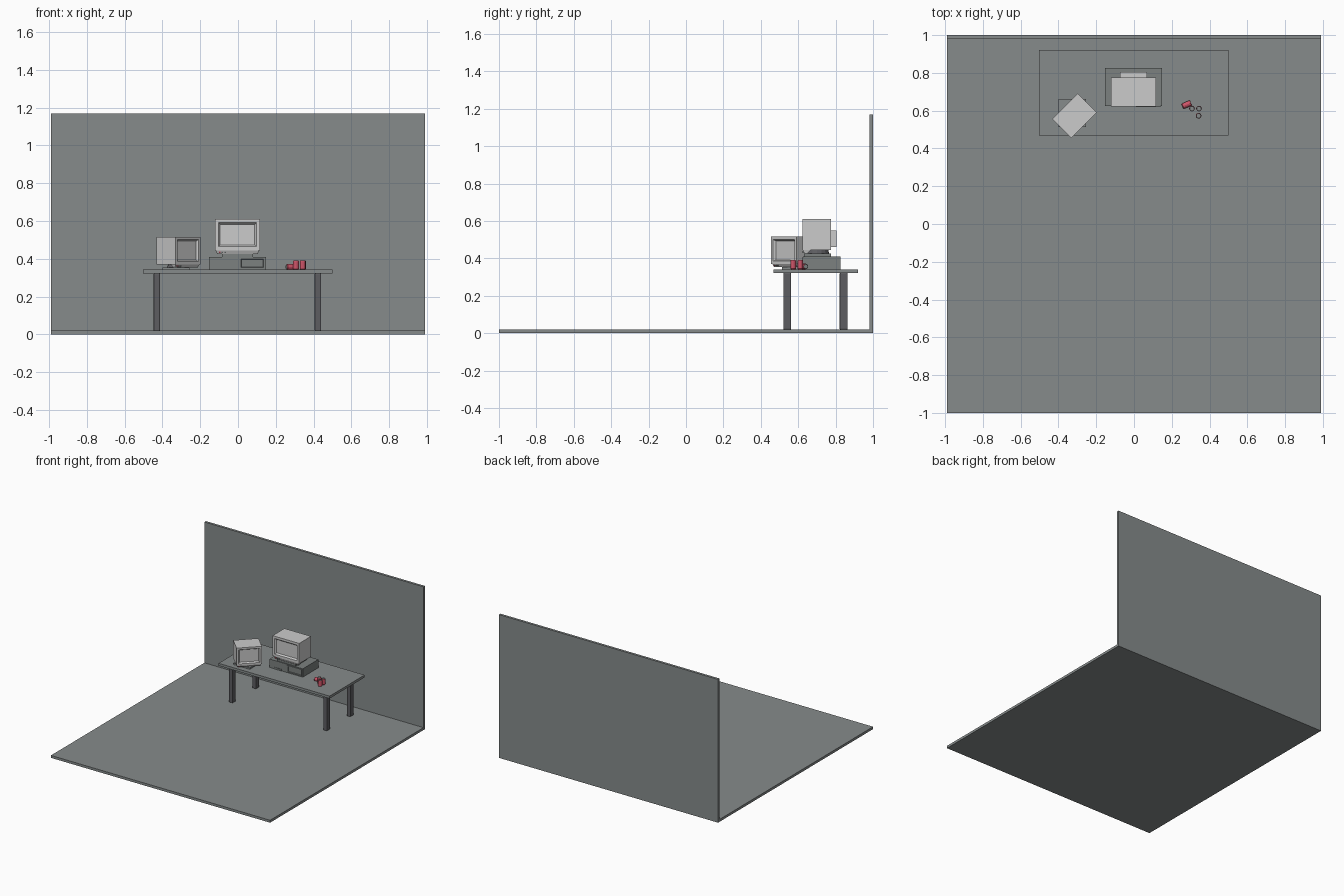
import bpy, bmesh
from math import radians, sin, cos
from mathutils import Matrix

if "Cube" in bpy.data.objects:
    bpy.data.objects.remove(bpy.data.objects["Cube"])


def material(name, color):
    m = bpy.data.materials.new(name)
    m.diffuse_color = (*color, 1)
    m.use_nodes = True
    m.node_tree.nodes["Principled BSDF"].inputs["Base Color"].default_value = m.diffuse_color
    return m


red = material("red_paint", (0.62, 0.09, 0.14))
slate = material("slate_grey", (0.24, 0.26, 0.26))
case_grey = material("case_grey", (0.2, 0.22, 0.215))
dark = material("dark_metal", (0.11, 0.11, 0.12))


def finish(name, bm, mat=None, xf=None):
    if xf:
        bm.transform(xf)
    bmesh.ops.recalc_face_normals(bm, faces=bm.faces[:])
    me = bpy.data.meshes.new(name)
    bm.to_mesh(me)
    bm.free()
    ob = bpy.data.objects.new(name, me)
    bpy.context.collection.objects.link(ob)
    if mat:
        me.materials.append(mat)
    return ob


def box_bm(x0, x1, y0, y1, z0, z1):
    bm = bmesh.new()
    bmesh.ops.create_cube(bm, size=1)
    for v in bm.verts:
        v.co = ((x0, x1)[v.co.x > 0], (y0, y1)[v.co.y > 0], (z0, z1)[v.co.z > 0])
    bm.normal_update()
    return bm


def box(name, *size, mat=None, xf=None):
    return finish(name, box_bm(*size), mat, xf)


def inset(bm, face, width, depth=0.0):
    bmesh.ops.inset_individual(bm, faces=[face], thickness=width, depth=depth,
                               use_even_offset=True)
    bm.normal_update()


def cylinder(name, r1, r2, height, xf, sides=16, mat=None):
    bm = bmesh.new()
    bmesh.ops.create_cone(bm, cap_ends=True, segments=sides,
                          radius1=r1, radius2=r2, depth=height)
    return finish(name, bm, mat, xf)


def front_face(bm):
    return min(bm.faces, key=lambda f: f.normal.y)


T = Matrix.Translation

# Room
box("floor", -0.99, 0.99, -1, 1, 0, 0.02, mat=slate)
box("back_wall", -0.99, 0.99, 0.98, 1, 0.02, 1.17, mat=slate)

# Table with square, slightly rounded legs
box("table_top", -0.503, 0.5, 0.468, 0.92, 0.322, 0.342, mat=slate)
for side, x in (("left", -0.43), ("right", 0.423)):
    for end, y in (("front", 0.541), ("back", 0.843)):
        leg = box(f"{end}_{side}_leg", x - 0.017, x + 0.017, y - 0.021, y + 0.021,
                  0.02, 0.322, mat=dark)
        bevel = leg.modifiers.new("rounded_edges", 'BEVEL')
        bevel.width, bevel.segments = 0.004, 2


def monitor(name, w, d, h, chin, xf):
    """Monitor with its front at local y=0 and its body bottom at z=0."""
    bm = box_bm(-w / 2, w / 2, 0, d, 0, h)
    f = front_face(bm)
    inset(bm, f, w * 0.08)
    inset(bm, f, w * 0.04, -0.012)
    finish(name + "_body", bm, None, xf)
    # Tapered chin below the bezel
    bm = box_bm(-w * 0.47, w * 0.47, 0.003, d * 0.3, -chin, 0)
    for v in bm.verts:
        if v.co.z < -0.001:
            v.co.y = max(v.co.y - 0.02, 0.012)
            v.co.x *= 0.96
    finish(name + "_chin", bm, None, xf)
    # Buttons
    for i in range(3):
        x = -w * 0.41 + i * w * 0.06
        box(f"{name}_button_{i + 1}", x, x + w * 0.035, 0.001, 0.012,
            -chin * 0.75, -chin * 0.3, mat=red if i == 0 else slate, xf=xf)


# Main monitor on the computer case
main = T((-0.003, 0.622, 0.445))
monitor("main_monitor", 0.24, 0.153, 0.166, 0.02, main)
box("main_monitor_rear", -0.072, 0.072, 0.153, 0.183, 0.015, 0.105, xf=main)
cylinder("main_monitor_neck", 0.066, 0.06, 0.02, T((-0.003, 0.7, 0.436)), mat=dark)
box("main_monitor_plate", -0.085, 0.079, 0.632, 0.775, 0.409, 0.425, mat=case_grey)

# Computer case with recessed drive panel and a low slot
box("computer_case", -0.154, 0.147, 0.626, 0.826, 0.342, 0.41, mat=case_grey)
bm = box_bm(0.01, 0.14, 0.62, 0.63, 0.348, 0.405)
f = front_face(bm)
inset(bm, f, 0.006)
inset(bm, f, 0.002, -0.005)
finish("drive_panel", bm, case_grey)
box("case_slot", -0.108, -0.045, 0.622, 0.63, 0.343, 0.356, mat=case_grey)

# Second monitor turned 45 degrees on a square base
second = T((-0.315, 0.573, 0.37)) @ Matrix.Rotation(radians(45), 4, 'Z') @ T((0, -0.071, 0))
monitor("second_monitor", 0.19, 0.142, 0.146, 0.015, second)
cylinder("second_monitor_neck", 0.06, 0.05, 0.018, T((-0.318, 0.577, 0.362)), mat=dark)
box("second_monitor_base", -0.4, -0.253, 0.513, 0.663, 0.342, 0.354, mat=slate)


# Drink cans: three upright and one on its side
def can(name, xf):
    bm = bmesh.new()
    rings = [[bm.verts.new((r * cos(i * radians(30)), r * sin(i * radians(30)), z))
              for i in range(12)]
             for r, z in ((0.012, 0), (0.015, 0.004), (0.015, 0.044),
                          (0.013, 0.049), (0.012, 0.047))]
    caps = [bm.faces.new(rings[0][::-1]), bm.faces.new(rings[-1])]
    for a, b in zip(rings, rings[1:]):
        for i in range(12):
            j = (i + 1) % 12
            face = bm.faces.new((a[i], a[j], b[j], b[i]))
            if b is rings[-1]:
                caps.append(face)
    for f in caps:
        f.material_index = 1
    finish(name, bm, red, xf).data.materials.append(slate)


for n, (x, y) in enumerate(((0.307, 0.611), (0.344, 0.611), (0.342, 0.573))):
    can(f"standing_can_{n + 1}", T((x, y, 0.342)))
can("fallen_can", T((0.279, 0.632, 0.357)) @ Matrix.Rotation(radians(22), 4, 'Z')
    @ Matrix.Rotation(radians(90), 4, 'Y') @ T((0, 0, -0.025)))
